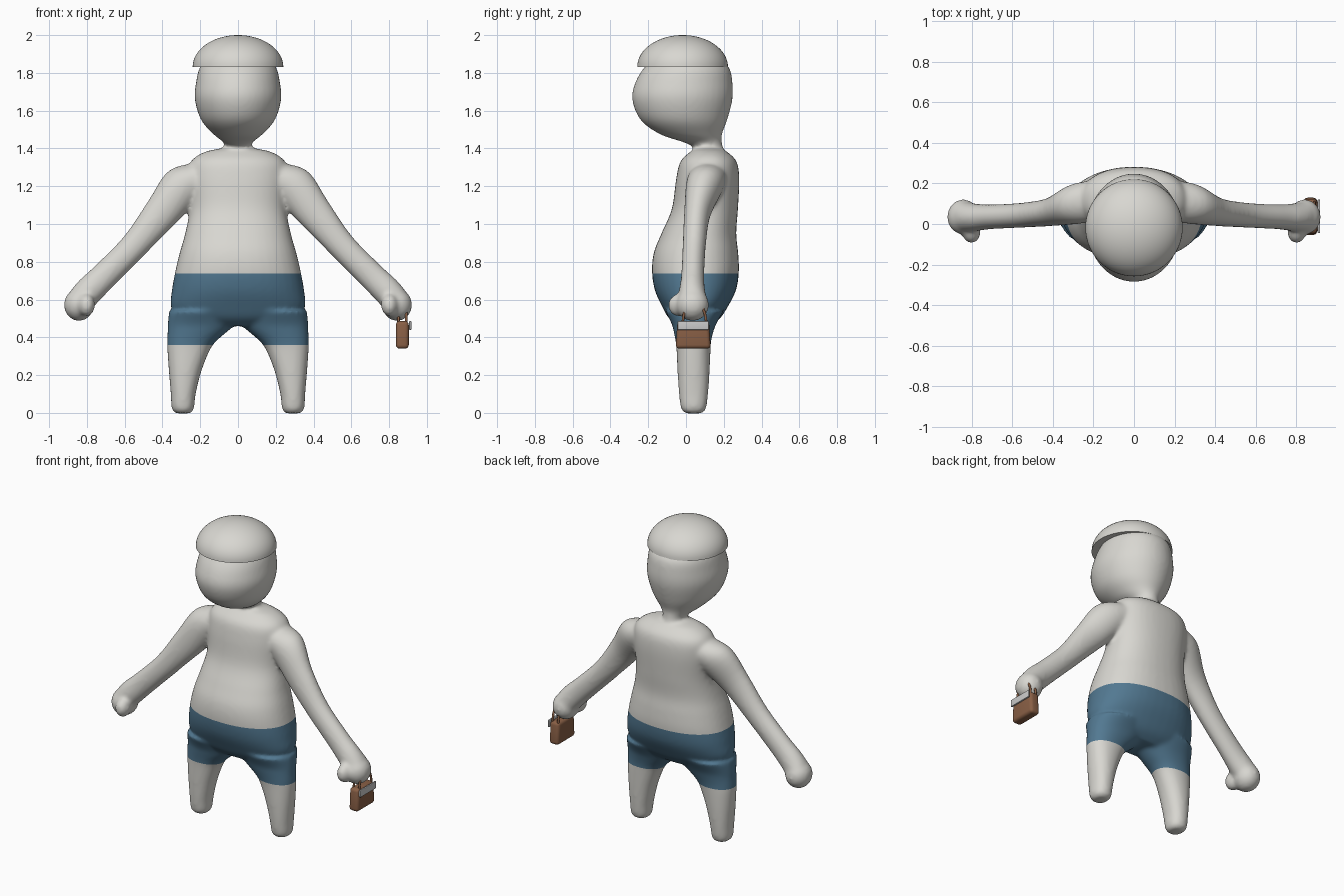
import bpy, bmesh, math
from mathutils import Matrix, Vector

cube = bpy.data.objects.get("Cube")
if cube:
    bpy.data.objects.remove(cube, do_unlink=True)


def material(name, rgb):
    m = bpy.data.materials.new(name)
    m.use_nodes = True
    m.diffuse_color = (*rgb, 1)
    m.node_tree.nodes["Principled BSDF"].inputs["Base Color"].default_value = (*rgb, 1)
    return m


skin = material("pale grey", (0.69, 0.68, 0.64))
blue = material("shorts blue", (0.085, 0.19, 0.285))
brown = material("bag brown", (0.25, 0.115, 0.06))
silver = material("flap grey", (0.6, 0.6, 0.6))


def make_object(name, bm, mats):
    mesh = bpy.data.meshes.new(name)
    bm.to_mesh(mesh)
    bm.free()
    for m in mats:
        mesh.materials.append(m)
    ob = bpy.data.objects.new(name, mesh)
    bpy.context.collection.objects.link(ob)
    return ob


def spline(rows, steps=5):
    """Smooth interpolation between the rows of a profile."""
    rows = [Vector(r) for r in rows]
    out = []
    for i in range(len(rows) - 1):
        a, b = rows[i], rows[i + 1]
        p, q = rows[max(i - 1, 0)], rows[min(i + 2, len(rows) - 1)]
        for s in range(steps):
            t = s / steps
            out.append(a + 0.5 * t * (b - p + t * (2 * p - 5 * a + 4 * b - q
                                                  + t * (3 * (a - b) + q - p))))
    return out + [rows[-1]]


def loft(bm, rows, tilt=0.0, side=1, power=2.0, segs=40):
    """Rows are (x, z, radius, y_front, y_back); the rings lean by tilt."""
    rings = []
    for x, z, r, y0, y1 in spline(rows):
        ring = []
        for k in range(segs):
            a = 2 * math.pi * k / segs
            c, s = (math.copysign(abs(f) ** (2 / power), f) for f in (math.cos(a), math.sin(a)))
            ring.append(bm.verts.new((side * (x + r * c * math.cos(tilt)),
                                      (y0 + y1) / 2 + s * (y1 - y0) / 2,
                                      z + r * c * math.sin(tilt))))
        rings.append(ring)
    faces = [bm.faces.new(rings[0]), bm.faces.new(rings[-1])]
    for a, b in zip(rings, rings[1:]):
        for k in range(segs):
            j = (k + 1) % segs
            faces.append(bm.faces.new((a[k], a[j], b[j], b[k])))
    bmesh.ops.recalc_face_normals(bm, faces=faces)


def ball(bm, centre, radii):
    bmesh.ops.create_uvsphere(bm, u_segments=24, v_segments=16, radius=1,
                              matrix=Matrix.Translation(centre) @ Matrix.Diagonal((*radii, 1)))


# Body volumes, each row: x, z, radius, front y, back y
torso = [(0, 0.46, 0.2, -0.04, 0.13), (0, 0.5, 0.3, -0.09, 0.18), (0, 0.56, 0.355, -0.125, 0.22),
         (0, 0.65, 0.35, -0.165, 0.265), (0, 0.75, 0.332, -0.18, 0.28), (0, 0.85, 0.308, -0.17, 0.276),
         (0, 0.95, 0.28, -0.13, 0.266), (0, 1.08, 0.257, -0.075, 0.275), (0, 1.24, 0.265, -0.052, 0.282),
         (0, 1.33, 0.25, -0.03, 0.268), (0, 1.38, 0.18, 0.02, 0.22), (0, 1.4, 0.09, 0.05, 0.18)]
head = [(0, 1.36, 0.09, 0.03, 0.2), (0, 1.405, 0.068, 0.04, 0.195), (0, 1.435, 0.08, -0.02, 0.19),
        (0, 1.475, 0.13, -0.137, 0.19), (0, 1.55, 0.195, -0.24, 0.218), (0, 1.66, 0.229, -0.285, 0.246),
        (0, 1.75, 0.222, -0.268, 0.246), (0, 1.83, 0.202, -0.22, 0.227), (0, 1.9, 0.15, -0.15, 0.15)]
leg = [(0.29, -0.003, 0.035, 0.0, 0.08), (0.292, 0.02, 0.058, -0.025, 0.105),
       (0.29, 0.1, 0.066, -0.037, 0.117), (0.28, 0.22, 0.086, -0.045, 0.125),
       (0.262, 0.33, 0.112, -0.05, 0.13), (0.245, 0.38, 0.13, -0.055, 0.133),
       (0.215, 0.43, 0.158, -0.065, 0.145), (0.195, 0.47, 0.177, -0.075, 0.16),
       (0.19, 0.54, 0.175, -0.11, 0.2)]
arm = [(0.14, 1.27, 0.08, 0.02, 0.22), (0.285, 1.205, 0.112, -0.0, 0.2), (0.41, 1.055, 0.094, -0.01, 0.13),
       (0.55, 0.885, 0.074, -0.018, 0.105), (0.7, 0.733, 0.073, -0.025, 0.097),
       (0.78, 0.655, 0.076, -0.035, 0.1), (0.83, 0.6, 0.075, -0.04, 0.11)]

bm = bmesh.new()
loft(bm, torso, power=2.25)
loft(bm, head)
for side in (1, -1):
    loft(bm, leg, side=side, power=2.2)
    loft(bm, arm, tilt=math.radians(45), side=side)
    ball(bm, (side * 0.842, 0.035, 0.572), (0.08, 0.087, 0.086))     # fist
    ball(bm, (side * 0.802, -0.04, 0.57), (0.045, 0.055, 0.06))      # thumb
body = make_object("body", bm, [skin, blue])

# Fuse the volumes into one soft skin
remesh = body.modifiers.new("fuse", "REMESH")
remesh.mode = "VOXEL"
remesh.voxel_size = 0.011
soften = body.modifiers.new("soften", "SMOOTH")
soften.factor = 0.5
soften.iterations = 12
graph = bpy.context.evaluated_depsgraph_get()
fused = bpy.data.meshes.new_from_object(body.evaluated_get(graph))
body.modifiers.clear()

# Shorts: cut the waist and hems, then colour the band between them
WAIST, HEM = 0.738, 0.36
bm = bmesh.new()
bm.from_mesh(fused)
for z in (WAIST, HEM):
    bmesh.ops.bisect_plane(bm, geom=bm.verts[:] + bm.edges[:] + bm.faces[:],
                           plane_co=(0, 0, z), plane_no=(0, 0, 1))
for f in bm.faces:
    c = f.calc_center_median()
    f.material_index = int(HEM < c.z < WAIST and abs(c.x) < 0.45)
    f.smooth = True
bm.to_mesh(body.data)
bm.free()

# Cap: half an ellipsoid with a flat underside
bm = bmesh.new()
bmesh.ops.create_uvsphere(bm, u_segments=64, v_segments=32, radius=1)
cut = bmesh.ops.bisect_plane(bm, geom=bm.verts[:] + bm.edges[:] + bm.faces[:], dist=0.0001,
                             plane_co=(0, 0, 0), plane_no=(0, 0, 1), clear_inner=True)
bmesh.ops.holes_fill(bm, edges=[e for e in bm.edges if e.is_boundary])
bmesh.ops.transform(bm, verts=bm.verts,
                    matrix=Matrix.Translation((0, -0.018, 1.832)) @ Matrix.Diagonal((0.24, 0.24, 0.168, 1)))
cap = make_object("cap", bm, [skin])


def rounded_box(name, centre, size, bevel, mat, taper=1.0):
    bm = bmesh.new()
    bmesh.ops.create_cube(bm, size=1)
    for v in bm.verts:
        if v.co.z > 0:
            v.co.y *= taper
        v.co = Vector(centre) + Vector(a * b for a, b in zip(v.co, size))
    bmesh.ops.bevel(bm, geom=bm.edges[:], offset=bevel, segments=4, profile=0.5, affect="EDGES")
    return make_object(name, bm, [mat])


# Handbag held in the left hand
bag = rounded_box("bag_body", (0.87, 0.038, 0.413), (0.068, 0.186, 0.146), 0.02, brown, 0.9)
flap = rounded_box("bag_flap", (0.912, 0.038, 0.463), (0.012, 0.165, 0.046), 0.004, silver)

for i, x in enumerate((0.85, 0.89)):
    curve = bpy.data.curves.new("bag_handle", "CURVE")
    curve.dimensions = "3D"
    curve.bevel_depth = 0.007
    curve.bevel_resolution = 3
    line = curve.splines.new("POLY")
    line.points.add(12)
    for k, p in enumerate(line.points):
        a = math.pi * k / 12
        p.co = (x, 0.045 - 0.062 * math.cos(a), 0.475 + 0.11 * math.sin(a), 1)
    curve.materials.append(brown)
    handle = bpy.data.objects.new("bag_handle_%d" % (i + 1), curve)
    bpy.context.collection.objects.link(handle)

# Smooth shading with sharp edges kept
bpy.ops.object.select_all(action="DESELECT")
for ob in (cap, bag, flap):
    ob.select_set(True)
bpy.context.view_layer.objects.active = cap
bpy.ops.object.shade_smooth_by_angle(angle=math.radians(40))
